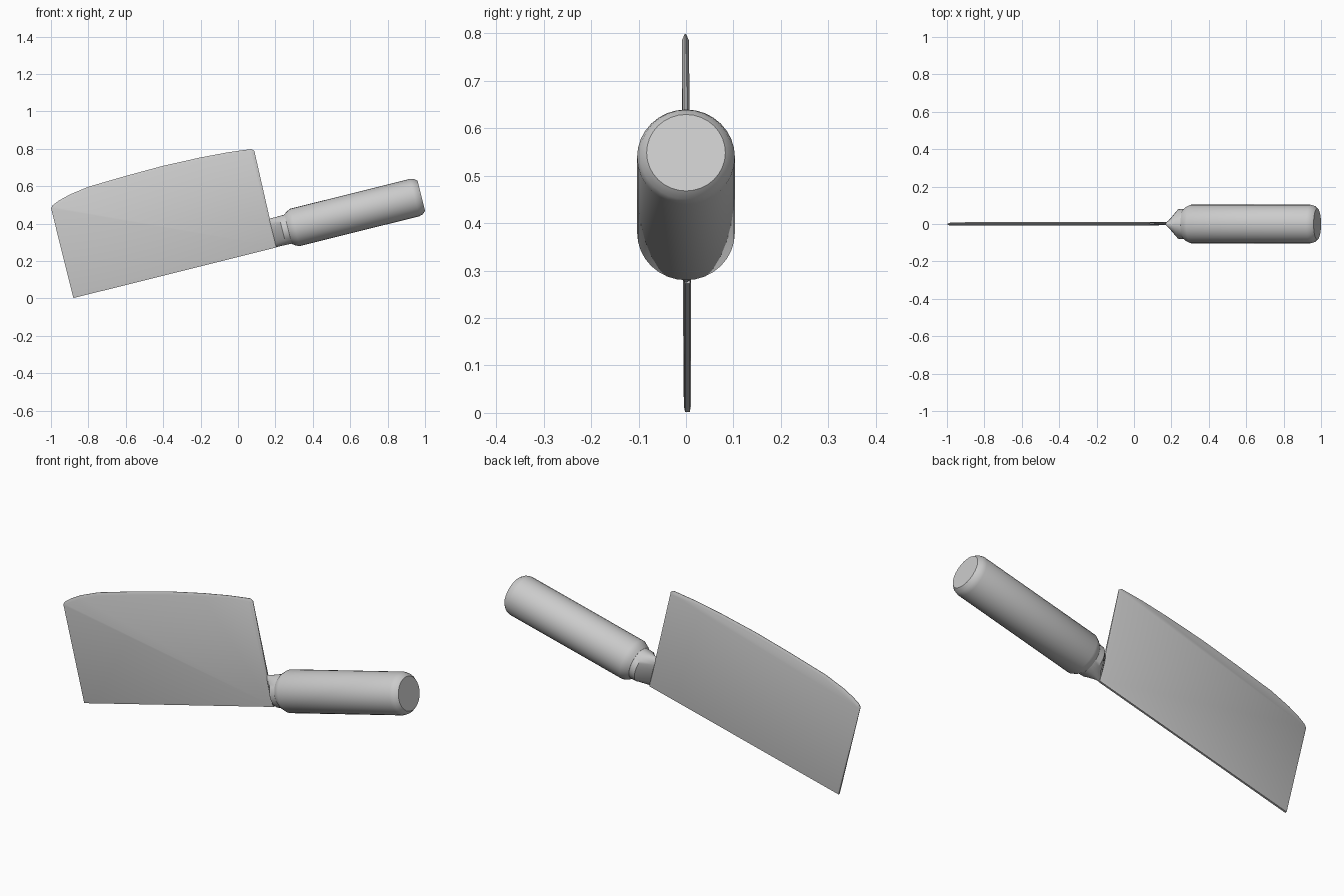
import bpy, bmesh, math

cube = bpy.data.objects.get("Cube")
if cube:
    bpy.data.objects.remove(cube)

steel = bpy.data.materials.new("light_grey")
steel.use_nodes = True
grey = (0.6, 0.6, 0.6, 1)
steel.diffuse_color = grey
steel.node_tree.nodes["Principled BSDF"].inputs["Base Color"].default_value = grey


def finish(bm, name, angle):
    """Shade the part and tilt it about the lower front corner of the blade."""
    bmesh.ops.recalc_face_normals(bm, faces=bm.faces)
    mesh = bpy.data.meshes.new(name)
    bm.to_mesh(mesh)
    bm.free()
    mesh.materials.append(steel)
    obj = bpy.data.objects.new(name, mesh)
    bpy.context.collection.objects.link(obj)
    obj.location = (-0.88, 0, 0.002)
    obj.rotation_euler.y = math.radians(-14)
    bpy.ops.object.select_all(action='DESELECT')
    obj.select_set(True)
    bpy.context.view_layer.objects.active = obj
    bpy.ops.object.shade_smooth_by_angle(angle=math.radians(angle))


def loft(name, sections, axis_z, angle, sides=32):
    """Join elliptical sections (x, half depth, half height) along x."""
    bm = bmesh.new()
    rings = []
    for x, ry, rz in sections:
        rings.append([bm.verts.new((x, ry * math.cos(i * math.tau / sides),
                                    axis_z + rz * math.sin(i * math.tau / sides)))
                      for i in range(sides)])
    for a, b in zip(rings, rings[1:]):
        for i in range(sides):
            j = (i + 1) % sides
            bm.faces.new((a[i], a[j], b[j], b[i]))
    bm.faces.new(rings[0])
    bm.faces.new(rings[-1])
    finish(bm, name, angle)


# Blade: flat plate with a curved thin upper edge and bevelled rim
outline = [(0, 0), (1.118, 0), (1.129, 0.53), (1.115, 0.543), (0.994, 0.556),
           (0.842, 0.565), (0.637, 0.57), (0.429, 0.566), (0.222, 0.558),
           (0.115, 0.542), (0.05, 0.524), (0.012, 0.508), (0, 0.495)]
bm = bmesh.new()
sides = []
for y in (-0.005, 0.005):
    sides.append([bm.verts.new((x, y * (0.25 if z > 0.4 else 1), z)) for x, z in outline])
faces = [bm.faces.new(ring) for ring in sides]
for i in range(len(outline)):
    j = (i + 1) % len(outline)
    bm.faces.new((sides[0][i], sides[0][j], sides[1][j], sides[1][i]))
bmesh.ops.recalc_face_normals(bm, faces=bm.faces)
bmesh.ops.inset_individual(bm, faces=faces, thickness=0.014)
for face in faces:
    for v in face.verts:
        v.co.y = math.copysign(0.0075, v.co.y)
for v in bm.verts:
    v.co.y += 0.003 - 0.008 * v.co.z
finish(bm, "blade", 40)

# Collar: wedge that widens from the blade into the handle
loft("collar", [(1.118, 0.010, 0.078), (1.172, 0.079, 0.079), (1.22, 0.081, 0.081)], 0.08, 35)

# Handle: round grip with softened ends
loft("handle", [(1.203, 0.081, 0.081), (1.217, 0.092, 0.092), (1.24, 0.103, 0.103),
                (1.90, 0.103, 0.103), (1.921, 0.097, 0.097), (1.937, 0.083, 0.083)], 0.08, 42)
